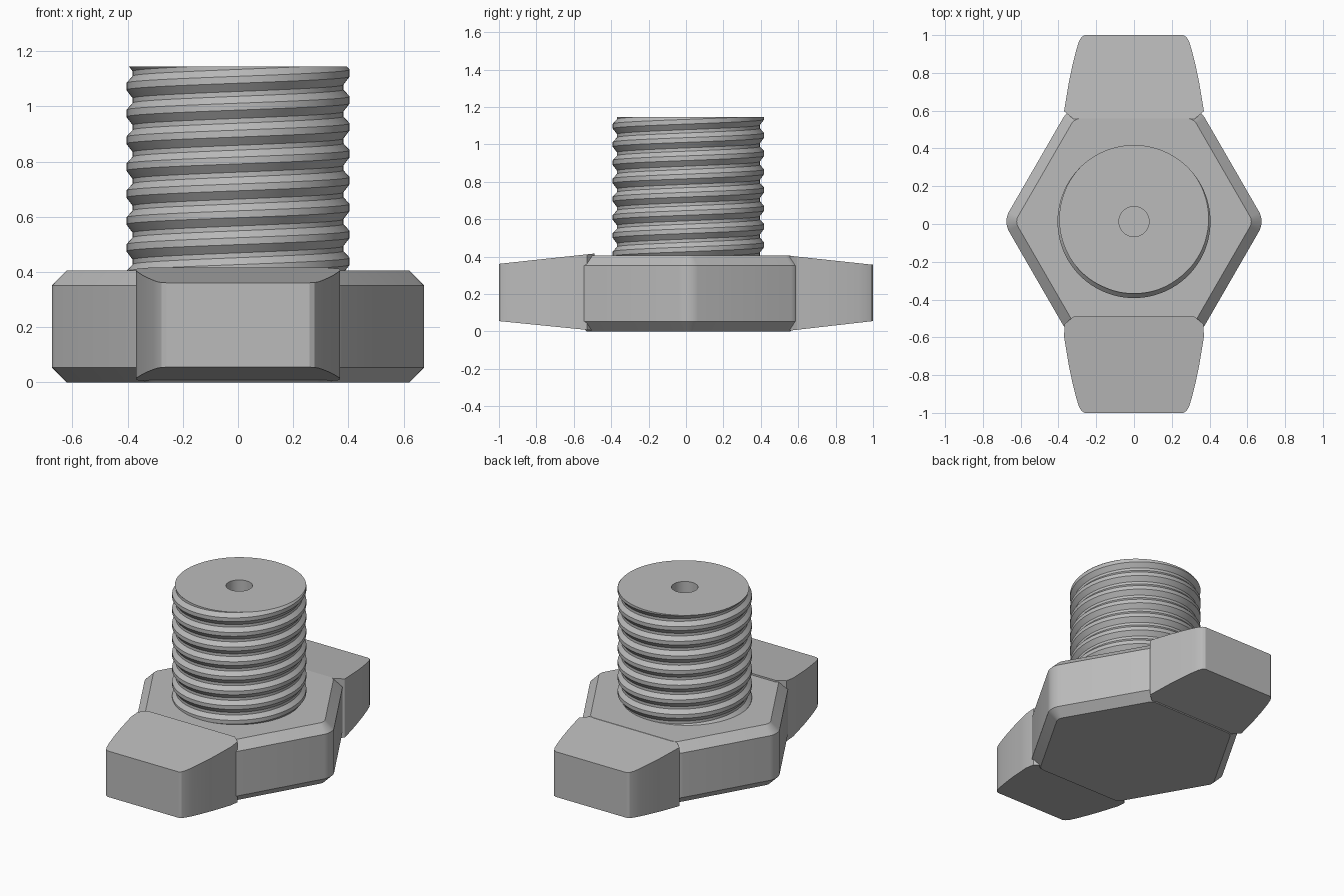
import bpy, bmesh, math

default = bpy.data.objects.get("Cube")
if default:
    bpy.data.objects.remove(default, do_unlink=True)

steel = bpy.data.materials.new("grey_steel")
steel.use_nodes = True
GREY = (0.5, 0.5, 0.5, 1)
steel.diffuse_color = GREY
steel.node_tree.nodes["Principled BSDF"].inputs["Base Color"].default_value = GREY

CY = 0.013        # y of the screw axis
HEAD = 0.405      # height of the head
TOP = 1.145       # height of the screw end


def finish(bm, name, angle=25):
    bmesh.ops.recalc_face_normals(bm, faces=bm.faces[:])
    mesh = bpy.data.meshes.new(name)
    bm.to_mesh(mesh)
    bm.free()
    obj = bpy.data.objects.new(name, mesh)
    bpy.context.collection.objects.link(obj)
    mesh.materials.append(steel)
    bpy.ops.object.select_all(action='DESELECT')
    obj.select_set(True)
    bpy.context.view_layer.objects.active = obj
    bpy.ops.object.shade_smooth_by_angle(angle=math.radians(angle))
    return obj


def prism(outline, bottom, top):
    """Closed prism over an outline, with bottom and top heights given by y."""
    bm = bmesh.new()
    low = [bm.verts.new((x, y, bottom(y))) for x, y in outline]
    high = [bm.verts.new((x, y, top(y))) for x, y in outline]
    bm.faces.new(low[::-1])
    bm.faces.new(high)
    n = len(outline)
    for i in range(n):
        j = (i + 1) % n
        bm.faces.new((low[i], low[j], high[j], high[i]))
    return bm


# Hexagonal head: rounded corners, chamfered rims
R = 0.692
corners = [(R * math.cos(i * math.pi / 3), CY + R * math.sin(i * math.pi / 3))
           for i in range(6)]
bm = prism(corners, lambda y: 0, lambda y: HEAD)
upright = [e for e in bm.edges if abs(e.verts[0].co.z - e.verts[1].co.z) > 0.1]
bmesh.ops.bevel(bm, geom=upright, offset=0.058, segments=6, profile=0.5,
                affect='EDGES')
rims = [e for e in bm.edges if abs(e.verts[0].co.z - e.verts[1].co.z) < 0.001]
bmesh.ops.bevel(bm, geom=rims, offset=0.054, segments=1, affect='EDGES')
finish(bm, "hex_head")

# Two tapered wings with bowed sides
SIDE = [(0.37, 0.6), (0.36, 0.66), (0.345, 0.75), (0.326, 0.84),
        (0.306, 0.92), (0.292, 0.965), (0.278, 0.99), (0.26, 1.0)]


def wing(name, sign, root, z_root, z_tip):
    half = [(0.32, root), (0.368, root + 0.04)] + SIDE
    outline = [(x, sign * y) for x, y in half]
    outline += [(-x, y) for x, y in reversed(outline)]

    def t(y):
        return (abs(y) - root) / (1 - root)
    bm = prism(outline, lambda y: 0.004 + 0.051 * t(y),
               lambda y: z_root + (z_tip - z_root) * t(y))
    finish(bm, name, 22)


wing("front_wing", -1, 0.49, 0.416, 0.361)
wing("back_wing", 1, 0.555, 0.404, 0.356)

# Threaded shank: a profile swept along a right-handed helix
PITCH, STEPS = 0.0975, 96
CREST, ROOT = 0.405, 0.382
PROFILE = [(-0.0425, ROOT), (-0.0125, CREST), (0.0125, CREST), (0.0375, ROOT)]
START = 0.78 - 6.5 * PITCH     # crest height at angle zero
TURNS = 12
bm = bmesh.new()
columns = []
for i in range(STEPS):
    a = 2 * math.pi * i / STEPS
    column = []
    for k in range(TURNS):
        for dz, r in PROFILE:
            z = START + PITCH * (k + i / STEPS) + dz
            column.append(bm.verts.new((r * math.cos(a), CY + r * math.sin(a), z)))
    columns.append(column)
count, turn = TURNS * len(PROFILE), len(PROFILE)
for i in range(STEPS):
    here, after = columns[i], columns[(i + 1) % STEPS]
    shift = turn if i == STEPS - 1 else 0
    for j in range(count - 1 - shift):
        bm.faces.new((here[j], after[j + shift], after[j + 1 + shift], here[j + 1]))
for height, way in ((TOP, 1), (0.3, -1)):
    bmesh.ops.bisect_plane(bm, geom=bm.verts[:] + bm.edges[:] + bm.faces[:],
                           dist=1e-6, plane_co=(0, 0, height),
                           plane_no=(0, 0, way), clear_outer=True)

# Flat screw end around a blind centre hole
rim = [e for e in bm.edges if e.is_boundary
       and all(abs(v.co.z - TOP) < 1e-4 for v in e.verts)]
HOLE, SIDES = 0.08, 32
rings = []
for z in (TOP, 0.6):
    rings.append([bm.verts.new((HOLE * math.cos(2 * math.pi * i / SIDES),
                                CY + HOLE * math.sin(2 * math.pi * i / SIDES), z))
                  for i in range(SIDES)])
mouth, floor = rings
for i in range(SIDES):
    j = (i + 1) % SIDES
    bm.faces.new((mouth[i], floor[i], floor[j], mouth[j]))
    rim.append(bm.edges.get((mouth[i], mouth[j])))
bm.faces.new(floor)
bmesh.ops.triangle_fill(bm, edges=rim, use_beauty=True, normal=(0, 0, 1))
bmesh.ops.holes_fill(bm, edges=[e for e in bm.edges if e.is_boundary], sides=0)
finish(bm, "threaded_shank")
